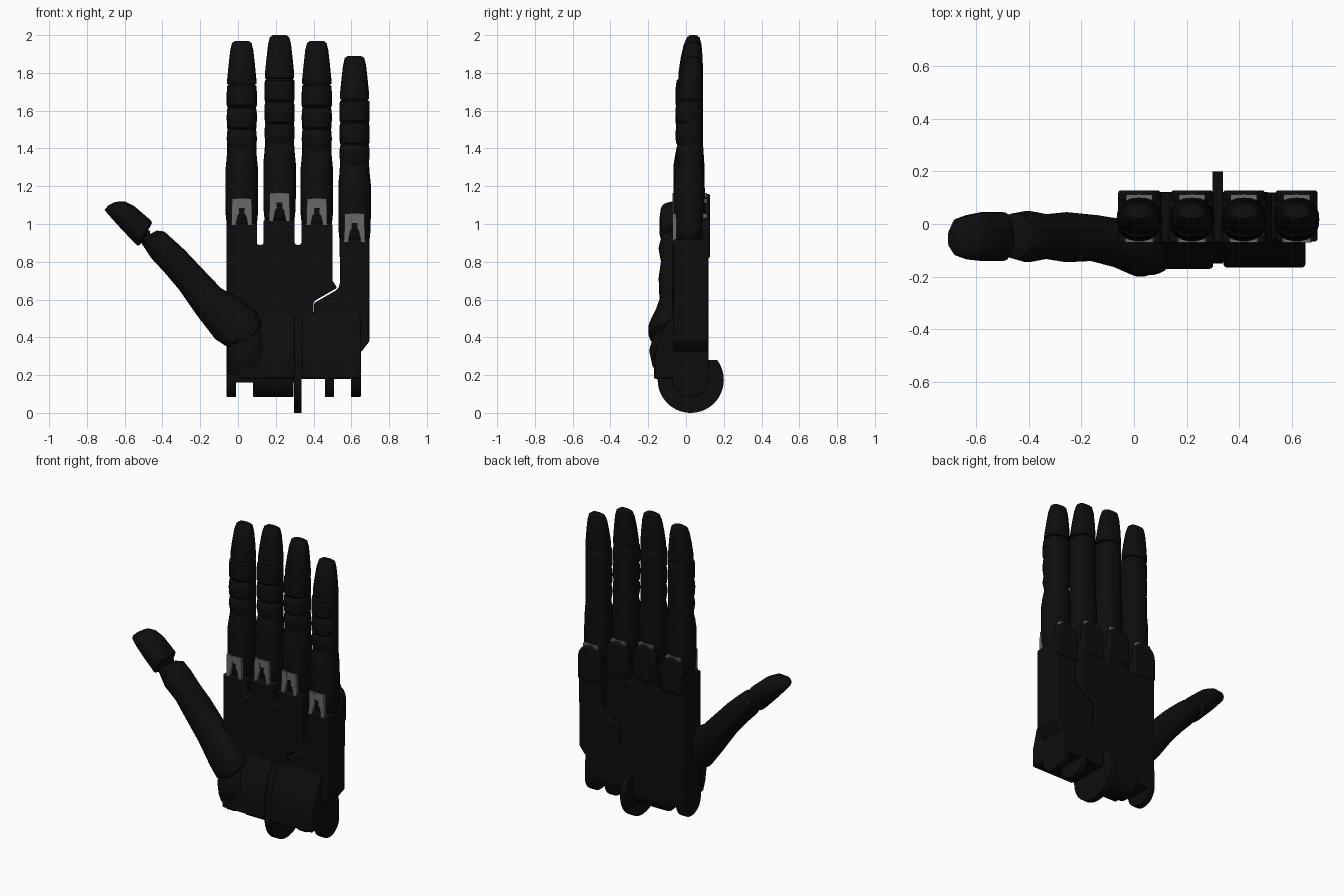
import bpy, bmesh, math
from mathutils import Vector

if "Cube" in bpy.data.objects:
    bpy.data.objects.remove(bpy.data.objects["Cube"])


def material(name, v):
    m = bpy.data.materials.new(name)
    m.diffuse_color = (v, v, v, 1)
    m.use_nodes = True
    m.node_tree.nodes["Principled BSDF"].inputs["Base Color"].default_value = m.diffuse_color
    return m


BLACK = material("black_plastic", 0.004)
GREY = material("grey_metal", 0.14)


def finish(name, bm, mat, bevel=0):
    bmesh.ops.recalc_face_normals(bm, faces=bm.faces)
    me = bpy.data.meshes.new(name)
    bm.to_mesh(me)
    bm.free()
    me.materials.append(mat)
    ob = bpy.data.objects.new(name, me)
    bpy.context.collection.objects.link(ob)
    if bevel:
        b = ob.modifiers.new("Bevel", 'BEVEL')
        b.width, b.segments, b.limit_method = bevel, 3, 'ANGLE'
        b.angle_limit = 0.6
    return ob


def prism(name, pts, lo, hi, axis='y', mat=BLACK, bevel=0):
    """Extrude an outline: (x, z) points along y, or (y, z) points along x."""
    bm = bmesh.new()
    put = (lambda p, d: (p[0], d, p[1])) if axis == 'y' else (lambda p, d: (d, p[0], p[1]))
    a = [bm.verts.new(put(p, lo)) for p in pts]
    b = [bm.verts.new(put(p, hi)) for p in pts]
    bm.faces.new(a)
    bm.faces.new(b[::-1])
    for i in range(len(pts)):
        j = (i + 1) % len(pts)
        bm.faces.new((a[i], b[i], b[j], a[j]))
    return finish(name, bm, mat, bevel)


def box(name, x0, x1, y0, y1, z0, z1, mat=BLACK, bevel=0):
    return prism(name, [(x0, z0), (x1, z0), (x1, z1), (x0, z1)], y0, y1, 'y', mat, bevel)


def loft(name, sections, n=28, power=0.85):
    """Skin rounded sections given as (edge point, edge point, y front, y back)."""
    bm = bmesh.new()
    rings = []
    for p, q, yf, yb in sections:
        c = Vector(((p[0] + q[0]) / 2, (yf + yb) / 2, (p[1] + q[1]) / 2))
        u = Vector(((q[0] - p[0]) / 2, 0, (q[1] - p[1]) / 2))
        v = Vector((0, (yb - yf) / 2, 0))
        ring = []
        for i in range(n):
            t = 2 * math.pi * i / n
            cs, sn = math.cos(t), math.sin(t)
            ring.append(bm.verts.new(c + u * math.copysign(abs(cs) ** power, cs)
                                     + v * math.copysign(abs(sn) ** power, sn)))
        rings.append(ring)
    for a, b in zip(rings, rings[1:]):
        for i in range(n):
            j = (i + 1) % n
            bm.faces.new((a[i], a[j], b[j], b[i]))
    bm.faces.new(rings[0])
    bm.faces.new(rings[-1])
    return finish(name, bm, BLACK)


def arc(cx, cz, r, a0, a1, n=16):
    return [(cx + r * math.cos(math.radians(a0 + (a1 - a0) * i / n)),
             cz + r * math.sin(math.radians(a0 + (a1 - a0) * i / n))) for i in range(n + 1)]


# Finger sections: distance below tip, half width, y front, y back
TIP = [(0, .035, .02, .055), (.012, .052, .005, .072), (.05, .061, -.012, .082),
       (.12, .069, -.028, .088), (.2, .077, -.04, .09), (.228, .077, -.04, .09),
       (.236, .06, -.02, .07)]
SHAFT = [(.225, .06, -.03, .08), (.24, .078, -.05, .088), (.28, .08, -.055, .09),
         (.34, .08, -.055, .09), (.355, .075, -.042, .09), (.37, .079, -.05, .09),
         (.41, .08, -.057, .09), (.46, .078, -.052, .09), (.47, .075, -.04, .09),
         (.485, .078, -.05, .09), (.52, .08, -.056, .09), (.56, .077, -.045, .09),
         (.575, .077, -.04, .09), (.62, .08, -.055, .093), (.68, .086, -.065, .097),
         (.85, .086, -.065, .1), (.92, .085, -.06, .1), (.97, .08, -.04, .075),
         (.99, .07, 0, .04)]

for name, x, top in (("index", .02, 1.97), ("middle", .22, 2.0),
                     ("ring", .417, 1.97), ("little", .617, 1.89)):
    for part, table in (("tip", TIP), ("shaft", SHAFT)):
        loft(f"{name}_finger_{part}",
             [((x - w, top - t), (x + w, top - t), f, b) for t, w, f, b in table])
    # knuckle guard on the back of the hand
    g = top - .92
    prism(name + "_knuckle_guard", [(x - .08, g - .15), (x + .08, g - .15)]
          + arc(x, g, .08, 0, 180), .085, .128, bevel=.012)
    box(name + "_knuckle_hinge", x - .05, x + .05, .09, .112, top - .9, top - .835, GREY)
    # forked metal clip at the finger base, two mirrored halves
    z = top - .985
    for side, s in (("left", -1), ("right", 1)):
        prism(f"{name}_clip_{side}", [(x + s * a, z + b) for a, b in
              ((.056, 0), (.052, .15), (.016, .15), (.012, .07), (.022, .06), (.034, 0))],
              -.071, -.05, 'y', GREY)
    box(name + "_clip_bridge", x - .016, x + .016, -.068, -.05, z + .1, z + .15, GREY)

# Thumb
loft("thumb_shaft", [
    ((.05, .37), (.12, .45), -.15, 0), ((.02, .345), (.125, .47), -.185, 0),
    ((-.05, .345), (.10, .53), -.2, 0), ((-.12, .39), (.0, .61), -.165, .02),
    ((-.22, .52), (-.09, .66), -.14, .035), ((-.31, .65), (-.2, .775), -.145, .045),
    ((-.39, .745), (-.28, .86), -.132, .037), ((-.46, .82), (-.345, .92), -.145, .05),
    ((-.515, .905), (-.39, .96), -.13, .04), ((-.50, .93), (-.43, .965), -.09, 0)])
loft("thumb_tip", [
    ((-.518, .89), (-.455, 1.005), -.12, .025), ((-.533, .885), (-.46, 1.018), -.14, .045),
    ((-.61, .965), (-.55, 1.095), -.14, .045), ((-.66, 1.02), (-.60, 1.12), -.135, .035),
    ((-.695, 1.06), (-.65, 1.117), -.12, .02), ((-.706, 1.075), (-.685, 1.10), -.09, -.02)])
box("thumb_joint", -.505, -.465, -.09, 0, .93, .965)

# Palm plate with slots between the fingers
prism("palm", [(-.06, .16), (.30, .16), (.30, .18), (.65, .18), (.65, .33), (.40, .45),
               (.40, .59), (.525, .662), (.50, .70), (.50, 1.0), (.335, 1.0), (.335, .89),
               (.30, .89), (.30, 1.02), (.135, 1.02), (.135, .89), (.10, .89), (.10, 1.0),
               (-.06, 1.0)], -.073, .12, bevel=.016)
prism("little_finger_palm", [(.42, .32), (.65, .32), (.697, .38), (.697, .92), (.54, .92),
                             (.54, .69), (.53, .655), (.40, .58)], -.067, .118, bevel=.014)

# Heel pads on the front of the wrist, with a narrow slit between
PAD = [(-.05, .18), (-.17, .18), (-.17, .3), (-.135, .42), (-.06, .54)]
prism("heel_pad_thumb_side", PAD, .0, .30, 'x', bevel=.012)
prism("heel_pad_slit", [(y * .85, z) for y, z in PAD], .29, .35, 'x')
prism("heel_pad_little_side", [(y * .97, z) for y, z in PAD], .34, .65, 'x', bevel=.012)
loft("thumb_mount", [((-.055, .2), (.13, .2), -.15, 0), ((-.055, .25), (.15, .25), -.178, 0),
                     ((-.055, .33), (.15, .33), -.195, 0), ((-.05, .42), (.13, .42), -.17, 0),
                     ((-.03, .52), (.08, .52), -.12, 0)])

# Wrist lugs and pulley disc
LUG = arc(.025, .18, .097, 180, 360) + [(.12, .3), (-.07, .3)]
for i, (a, b) in enumerate(((-.06, -.01), (.08, .295), (.46, .508), (.597, .65))):
    prism(f"wrist_lug_{i + 1}", LUG, a, b, 'x', bevel=.006)
prism("wrist_disc", arc(.025, .175, .175, 143, 397, 40), .297, .337, 'x')

# Smooth shading with crisp edges
bpy.ops.object.select_all(action='SELECT')
bpy.context.view_layer.objects.active = bpy.data.objects["palm"]
bpy.ops.object.shade_smooth_by_angle(angle=math.radians(35))
